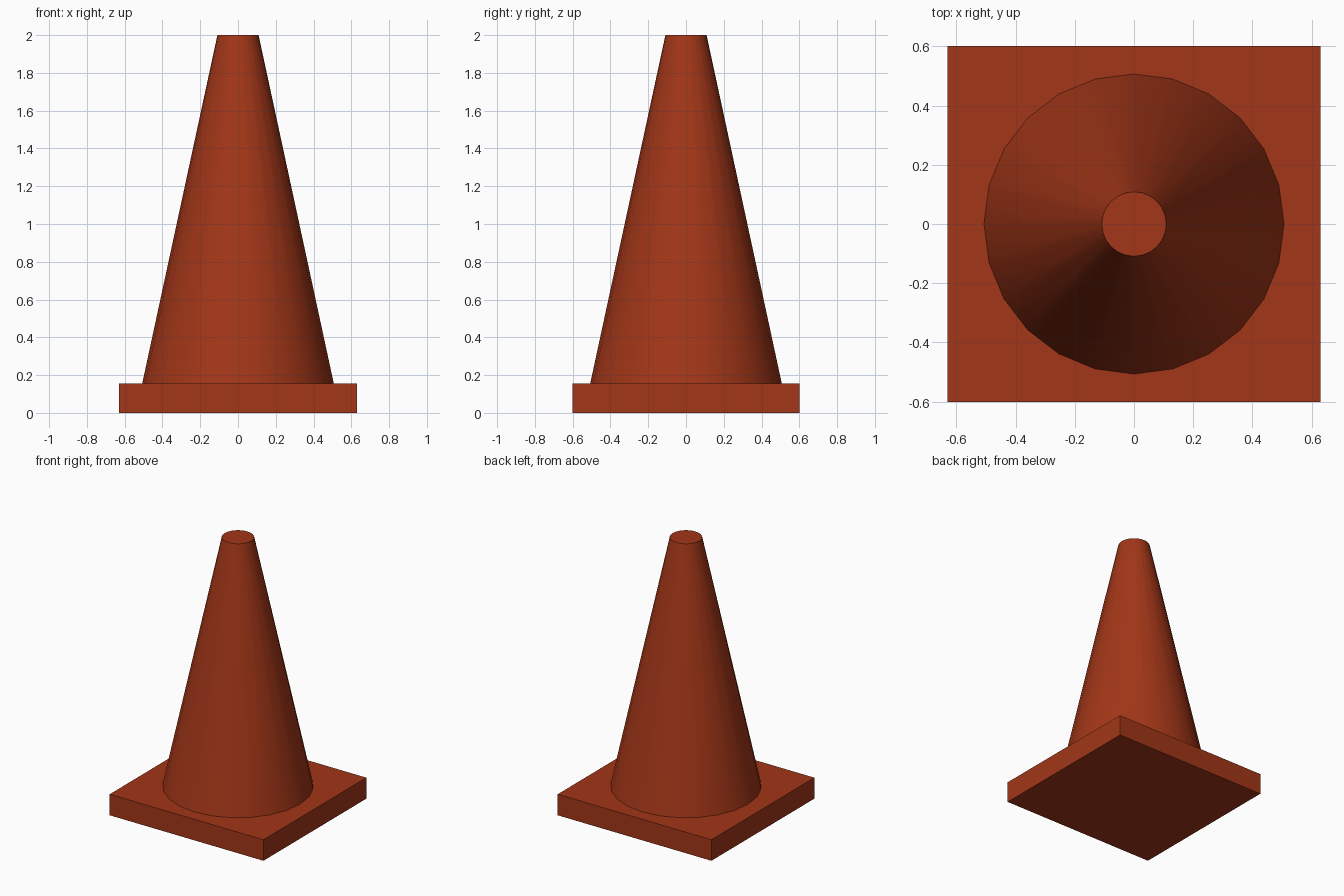
import bpy

if "Cube" in bpy.data.objects:
    bpy.data.objects.remove(bpy.data.objects["Cube"])

BASE_H = 0.156
TOP_Z = 2.0

orange = bpy.data.materials.new("orange_plastic")
orange.diffuse_color = (0.36, 0.037, 0.009, 1)
orange.use_nodes = True
orange.node_tree.nodes["Principled BSDF"].inputs["Base Color"].default_value = orange.diffuse_color


def finish(name):
    obj = bpy.context.object
    obj.name = name
    obj.data.materials.append(orange)
    return obj


# Flat rectangular foot
bpy.ops.mesh.primitive_cube_add(size=1, location=(0, 0, BASE_H / 2))
base = finish("base_plate")
base.scale = (1.26, 1.204, BASE_H)
bpy.ops.object.transform_apply(location=False, rotation=False, scale=True)

# Tapered 24-sided body with a flat closed top
bpy.ops.mesh.primitive_cone_add(
    vertices=24, radius1=0.507, radius2=0.109, depth=TOP_Z - BASE_H,
    location=(0, 0, (TOP_Z + BASE_H) / 2))
finish("cone_body")
bpy.ops.object.shade_smooth_by_angle()
